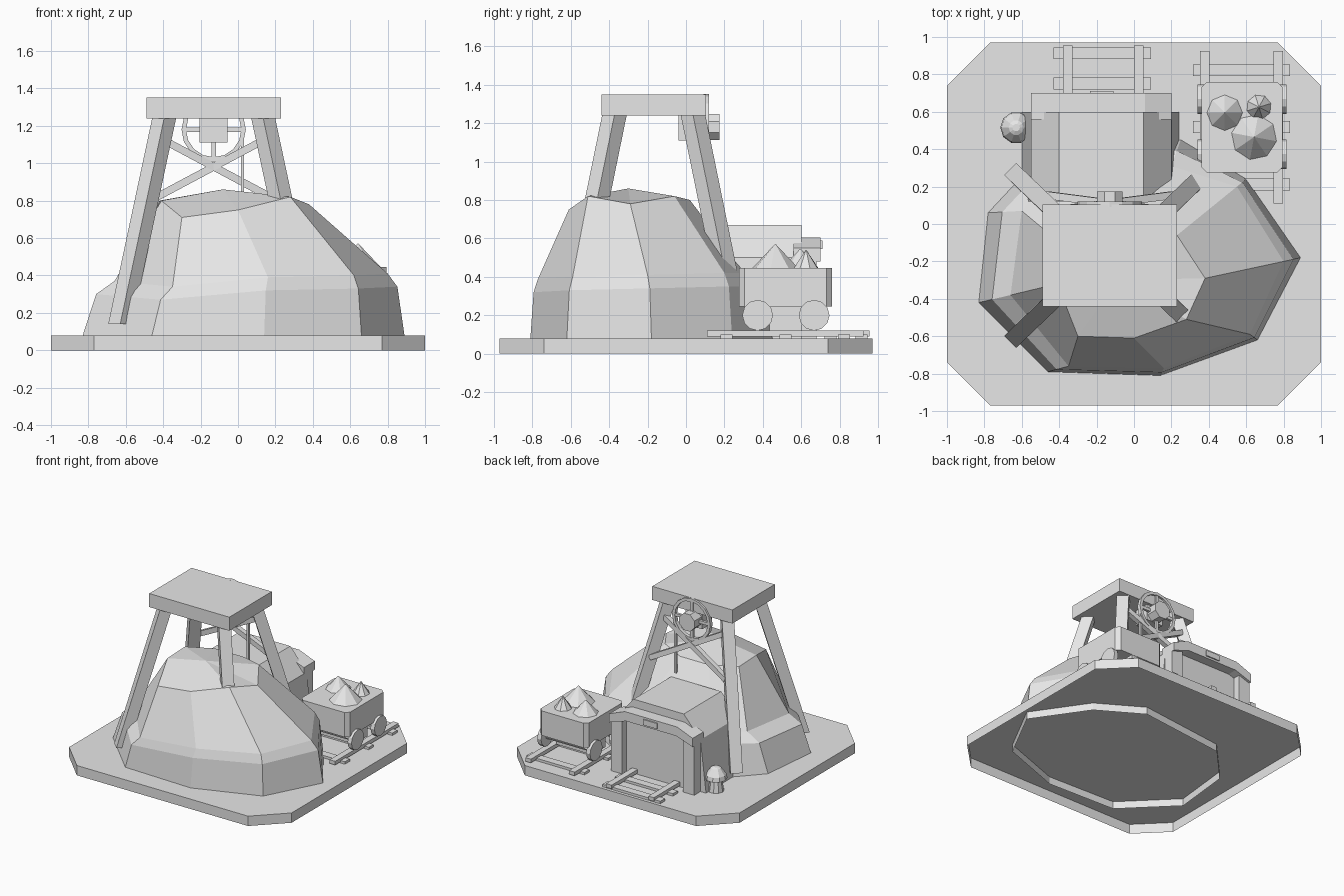
import bpy
import bmesh
import math
from mathutils import Vector, Matrix

default_cube = bpy.data.objects.get("Cube")
if default_cube:
    bpy.data.objects.remove(default_cube, do_unlink=True)

GREY = (.8, .8, .8, 1)
grey = bpy.data.materials.new("plain grey")
grey.use_nodes = True
grey.diffuse_color = GREY
grey.node_tree.nodes["Principled BSDF"].inputs["Base Color"].default_value = GREY


def finish(name, mesh_data):
    """Turn a bmesh into a named, flat shaded object."""
    bmesh.ops.recalc_face_normals(mesh_data, faces=mesh_data.faces)
    mesh = bpy.data.meshes.new(name)
    mesh_data.to_mesh(mesh)
    mesh_data.free()
    mesh.materials.append(grey)
    part = bpy.data.objects.new(name, mesh)
    bpy.context.collection.objects.link(part)
    return part


def loft(name, rings, bottom=True, top=True):
    """Skin a stack of equal rings; the ends can stay open."""
    mesh_data = bmesh.new()
    loops = [[mesh_data.verts.new(point) for point in ring] for ring in rings]
    count = len(loops[0])
    for low, high in zip(loops, loops[1:]):
        for i in range(count):
            j = (i + 1) % count
            mesh_data.faces.new((low[i], low[j], high[j], high[i]))
    if bottom:
        mesh_data.faces.new(loops[0][::-1])
    if top:
        mesh_data.faces.new(loops[-1])
    return finish(name, mesh_data)


def box(name, xs, ys, zs):
    rings = [[(xs[0], ys[0], z), (xs[1], ys[0], z), (xs[1], ys[1], z), (xs[0], ys[1], z)] for z in zs]
    return loft(name, rings)


def prism_y(name, profile, ys):
    """Extrude an (x, z) profile along y."""
    return loft(name, [[(x, y, z) for x, z in profile] for y in ys])


def chamfered(xs, ys, cut, z):
    (a, b), (c, d) = xs, ys
    return [(a + cut, c, z), (b - cut, c, z), (b, c + cut, z), (b, d - cut, z),
            (b - cut, d, z), (a + cut, d, z), (a, d - cut, z), (a, c + cut, z)]


def turned(name, centre, profile, sides, axis="Z", turn=0.0):
    """Revolve (radius, height) pairs about an axis through centre."""
    spin = {"Z": Matrix(), "X": Matrix.Rotation(math.pi / 2, 4, "Y"),
            "Y": Matrix.Rotation(-math.pi / 2, 4, "X")}[axis]
    rings = []
    for radius, height in profile:
        angles = [turn + math.tau * i / sides for i in range(sides)]
        rings.append([Vector(centre) + spin @ Vector(
            (radius * math.cos(a), radius * math.sin(a), height)) for a in angles])
    return loft(name, rings)


def beam(name, start, end, width):
    """Square bar between two points."""
    start, end = Vector(start), Vector(end)
    along = (end - start).normalized()
    side = along.cross(Vector((0, 1, 0))).normalized() * width / 2
    up = along.cross(side).normalized() * width / 2
    return loft(name, [[p + side + up, p - side + up, p - side - up, p + side - up] for p in (start, end)])


# Ground slab, open underneath
GROUND = .08
loft("ground_slab", [chamfered((-1, 1), (-.97, .97), .23, z) for z in (0, GROUND)], bottom=False)

# Rocky hill: foot, shoulder and crown of each ridge
ridges = [
    ((-.83, -.42), (-.66, -.38, .37), (-.41, -.32, .8)),
    ((-.46, -.79), (-.35, -.76, .34), (-.3, -.6, .71)),
    ((.14, -.81), (.16, -.77, .39), (.0, -.61, .75)),
    ((.66, -.62), (.62, -.59, .4), (.28, -.51, .82)),
    ((.89, -.18), (.8, -.2, .41), (.38, -.29, .78)),
    ((.6, .24), (.55, .2, .42), (.23, -.06, .82)),
    ((.25, .45), (.2, .31, .42), (.04, .02, .8)),
    ((-.5, .36), (-.42, .26, .4), (-.22, .02, .8)),
    ((-.78, .06), (-.6, .07, .38), (-.42, -.08, .8)),
]
hill = bmesh.new()
columns = []
for foot, shoulder, crown in ridges:
    lower = Vector((*foot, GROUND)).lerp(Vector(shoulder), .42)
    lower.z = shoulder[2] - .07
    points = [(*foot, .02), (*foot, GROUND), lower, shoulder, crown]
    columns.append([hill.verts.new(p) for p in points])
summit = hill.verts.new((-.08, -.3, .86))
for left, right in zip(columns, columns[1:] + columns[:1]):
    for k in range(len(left) - 1):
        hill.faces.new((left[k], right[k], right[k + 1], left[k + 1]))
    hill.faces.new((left[-1], right[-1], summit))
finish("rocky_hill", hill)

# Headframe: deck, four splayed legs and cross braces
FRAME_X, FRAME_Y = -.13, -.168
box("headframe_deck", (-.49, .23), (-.44, .105), (1.24, 1.35))
for side_name, sx in (("right", -1), ("left", 1)):
    for end_name, sy in (("front", -1), ("back", 1)):
        rings = []
        for dx, dy, z in ((.5, .43, .14), (.265, .205, 1.24)):
            x, y, r = FRAME_X + sx * dx, FRAME_Y + sy * dy, .064
            rings.append([(x + r, y, z), (x, y + r, z), (x - r, y, z), (x, y - r, z)])
        loft(f"{end_name}_{side_name}_leg", rings)
    beam(f"{side_name}_cross_brace", (FRAME_X + sx * .34, .155, .8),
         (FRAME_X - sx * .28, .075, 1.13), .04)

# Winding wheel with hub, spokes and rope
WHEEL_Z = 1.18
wheel = (FRAME_X, 0, WHEEL_Z)
rim = [(.172, .09), (.172, .12), (.148, .12), (.148, .09), (.172, .09)]
rim_part = turned("wheel_rim", wheel, rim, 16, "Y")
rim_mesh = bmesh.new()
rim_mesh.from_mesh(rim_part.data)
end_caps = [f for f in rim_mesh.faces if len(f.verts) > 4]
bmesh.ops.delete(rim_mesh, geom=end_caps, context="FACES_ONLY")
bmesh.ops.remove_doubles(rim_mesh, verts=rim_mesh.verts, dist=.0001)
bmesh.ops.recalc_face_normals(rim_mesh, faces=rim_mesh.faces)
rim_mesh.to_mesh(rim_part.data)
rim_mesh.free()
box("wheel_bearing", (-.205, -.055), (-.04, .085), (1.11, 1.245))
turned("wheel_hub", wheel, [(.074, .08), (.074, .175)], 8, "Y", math.pi / 8)
box("level_spoke", (-.29, .03), (.095, .115), (WHEEL_Z - .012, WHEEL_Z + .012))
box("upright_spoke", (-.143, -.117), (.095, .115), (1.02, 1.34))
box("hoist_rope", (.015, .033), (.09, .108), (.7, WHEEL_Z))

# Mine entrance: house, timber posts, arched header
house = [(-.6, GROUND), (-.55, .5), (-.4, .67), (.05, .67), (.2, .5), (.24, GROUND)]
prism_y("entrance_house", house, (.12, .6))
header = [(-.55, .48), (-.55, .55), (-.41, .605), (.06, .605), (.2, .55), (.2, .48),
          (.05, .53), (-.4, .53)]
prism_y("entrance_header", header, (.56, .7))
for name, xs in (("right_post", (-.55, -.45)), ("left_post", (.1, .2))):
    box(name, xs, (.56, .68), (GROUND, .52))
box("entrance_door", (-.46, .11), (.6, .62), (GROUND, .54))
box("entrance_plaque", (-.235, -.11), (.695, .71), (.545, .59))

# Small bollard beside the entrance
turned("bollard", (-.63, .515, GROUND),
       [(.06, 0), (.045, .1), (.085, .1), (.078, .135), (.04, .185), (.02, .195)], 10)


def track(name, rail_starts, rail_ys, tie_xs, tie_starts):
    for i, x in enumerate(rail_starts):
        box(f"{name}_rail_{i}", (x, x + .05), rail_ys, (.09, .12))
    for i, y in enumerate(tie_starts):
        box(f"{name}_tie_{i}", tie_xs, (y, y + .063), (GROUND, .1))


# Two lengths of track
track("entrance_track", (-.38, .0), (.6, .955), (-.43, .09), (.72, .882))
track("cart_track", (.353, .747), (.11, .925), (.315, .835), (.18, .487, .79))

# Ore cart: tub, chassis, axles and wheels
loft("cart_tub", [chamfered((.36, .795), (.275, .76), .03, z) for z in (.245, .445)])
box("cart_chassis", (.42, .74), (.435, .605), (.12, .25))
for end_name, y in (("front", .373), ("back", .667)):
    turned(f"{end_name}_axle", (.36, y, .2), [(.02, 0), (.02, .43)], 8, "X")
    for side_name, x in (("right", .34), ("left", .78)):
        turned(f"{end_name}_{side_name}_wheel", (x, y, .2), [(.08, 0), (.08, .035)], 12, "X")

# Ore heap
for i, (x, y, radius, peak) in enumerate(((.485, .595, .1, .545), (.668, .625, .07, .54), (.642, .465, .127, .57))):
    turned(f"ore_pile_{i}", (x, y, .44), [(radius, 0), (.002, peak - .44)], 8, "Z", .3 * i)
